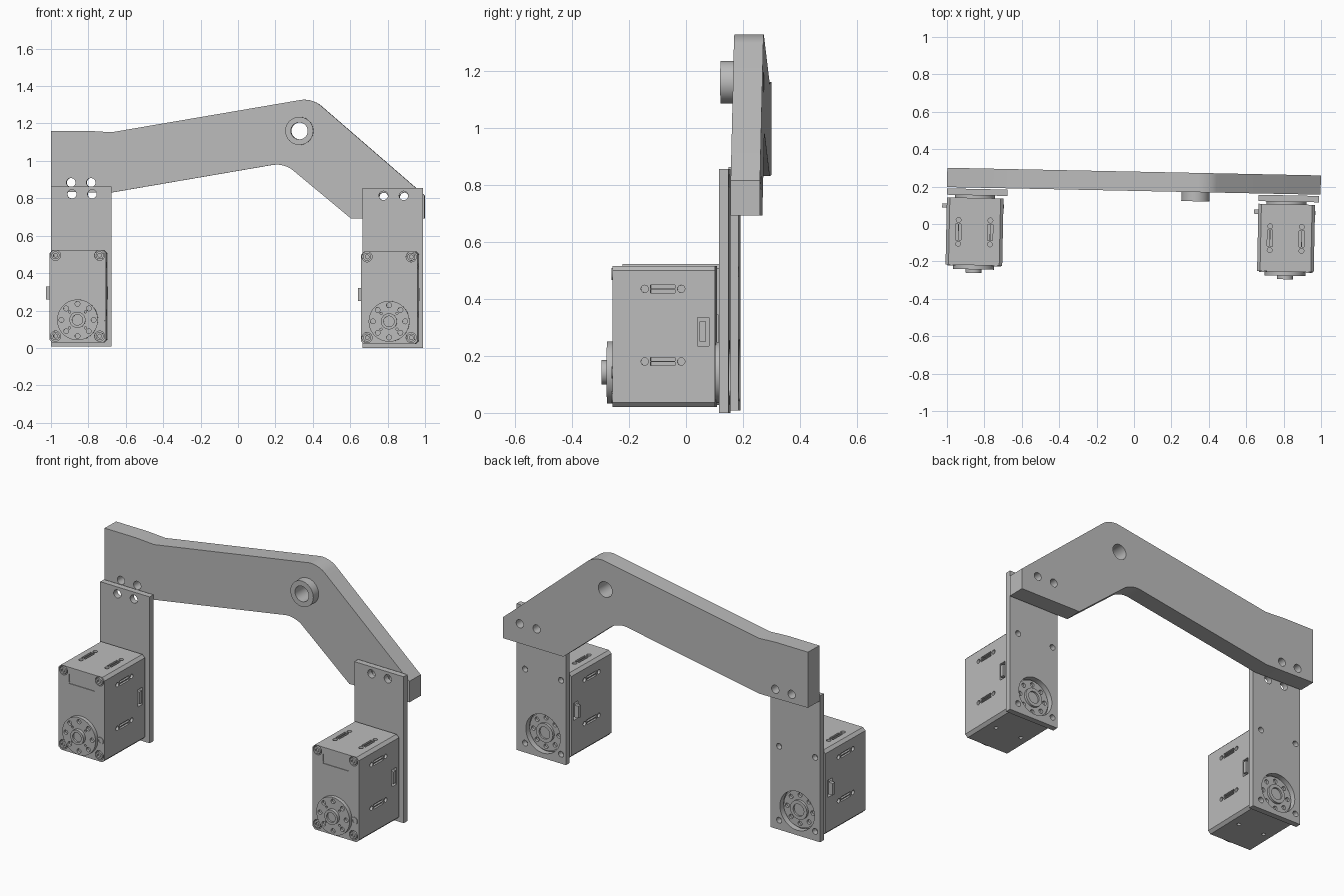
import bpy, bmesh, math
from mathutils import Matrix, Vector

if "Cube" in bpy.data.objects:
    bpy.data.objects.remove(bpy.data.objects["Cube"], do_unlink=True)

grey = bpy.data.materials.new("plain grey")
grey.use_nodes = True
COLOUR = (0.5, 0.5, 0.5, 1)
grey.diffuse_color = COLOUR
grey.node_tree.nodes["Principled BSDF"].inputs["Base Color"].default_value = COLOUR

AXES = {"x": Matrix.Rotation(math.pi / 2, 4, "Y"),
        "y": Matrix.Rotation(math.pi / 2, 4, "X"),
        "z": Matrix.Identity(4)}


def cyl(bm, centre, r, depth, axis="y", sides=24):
    bmesh.ops.create_cone(bm, cap_ends=True, segments=sides, radius1=r, radius2=r,
                          depth=depth, matrix=Matrix.Translation(centre) @ AXES[axis])


def disc(bm, x, z, r, y0, y1, sides=24):
    cyl(bm, (x, (y0 + y1) / 2, z), r, y1 - y0, "y", sides)


def box(bm, lo, hi):
    lo, hi = Vector(lo), Vector(hi)
    m = Matrix.Translation((lo + hi) / 2) @ Matrix.Diagonal((*(hi - lo), 1))
    return bmesh.ops.create_cube(bm, size=1, matrix=m)["verts"]


def make(name, bm, cutter=None):
    """Turn a bmesh into an object, with an optional boolean cut."""
    bmesh.ops.recalc_face_normals(bm, faces=bm.faces)
    mesh = bpy.data.meshes.new(name)
    bm.to_mesh(mesh)
    bm.free()
    mesh.materials.append(grey)
    ob = bpy.data.objects.new(name, mesh)
    bpy.context.collection.objects.link(ob)
    bpy.ops.object.select_all(action="DESELECT")
    bpy.context.view_layer.objects.active = ob
    ob.select_set(True)
    if cutter:
        tool = make_cutter(cutter)
        mod = ob.modifiers.new("cut", "BOOLEAN")
        mod.operation, mod.solver, mod.object = "DIFFERENCE", "EXACT", tool
        bpy.ops.object.modifier_apply(modifier=mod.name)
        bpy.data.objects.remove(tool, do_unlink=True)
    bpy.ops.object.shade_smooth_by_angle(angle=math.radians(30))
    return ob


def make_cutter(bm):
    bmesh.ops.recalc_face_normals(bm, faces=bm.faces)
    mesh = bpy.data.meshes.new("cutter")
    bm.to_mesh(mesh)
    bm.free()
    tool = bpy.data.objects.new("cutter", mesh)
    tool.hide_render = True
    bpy.context.collection.objects.link(tool)
    return tool


# Whole assembly is turned slightly about the vertical
TURN = Matrix.Rotation(-0.0205, 4, "Z")

# Bent link bar
FRONT, BACK = 0.177, 0.28
peak, elbow = (0.392, 1.336), (0.243, 0.989)
profile = [(-1.004, 1.16), (-0.8, 1.16), (-0.68, 1.153), peak, (0.994, 0.815),
           (0.994, 0.692), (0.6, 0.692), elbow, (-0.684, 0.83), (-1.004, 0.835)]
bm = bmesh.new()
face = bm.faces.new([bm.verts.new((x, FRONT, z)) for x, z in profile])
ext = bmesh.ops.extrude_face_region(bm, geom=[face])["geom"]
bmesh.ops.translate(bm, vec=(0, BACK - FRONT, 0),
                    verts=[g for g in ext if isinstance(g, bmesh.types.BMVert)])
corners = [e for e in bm.edges
           if abs(e.verts[0].co.y - e.verts[1].co.y) > 0.05
           and any(math.dist((e.verts[0].co.x, e.verts[0].co.z), c) < 0.01
                   for c in (peak, elbow))]
bmesh.ops.bevel(bm, geom=corners, offset=0.06, segments=8, profile=0.5, affect="EDGES")
cut = bmesh.new()
PIVOT = (0.325, 1.16)
disc(cut, *PIVOT, 0.045, 0, 0.4, 40)
for x, z in ((-0.897, 0.884), (-0.79, 0.884), (0.775, 0.806), (0.885, 0.806)):
    disc(cut, x, z, 0.024, 0, 0.4)
parts = [make("link_bar", bm, cut)]

# Pivot bushing
bm, cut = bmesh.new(), bmesh.new()
disc(bm, *PIVOT, 0.075, 0.128, FRONT, 48)
disc(cut, *PIVOT, 0.045, 0, 0.4, 40)
parts.append(make("pivot_bushing", bm, cut))
for ob in parts:
    ob.matrix_world = TURN

# Leg parts, centred on the servo in x
HORN_Z = 0.142
YF, YB = -0.238, 0.122
corner_spots = [(x, z) for x in (-0.118, 0.118) for z in (0.055, 0.487)]
ring = [(math.cos(a), math.sin(a)) for a in (i * math.pi / 4 for i in range(8))]
leg = []

# Leg plate with horn opening and bolt holes
bm, cut = bmesh.new(), bmesh.new()
box(bm, (-0.15, 0.136, 0), (0.174, 0.17, 0.855))
disc(cut, 0, HORN_Z, 0.113, 0.1, 0.2, 48)
for x, z in corner_spots:
    disc(cut, x, z, 0.017, 0.1, 0.2)
for x in (-0.038, 0.07):
    disc(cut, x, 0.814, 0.024, 0.1, 0.2)
leg.append(make("leg_plate", bm, cut))

# Servo case with chamfered long edges, slots, sockets and pockets
bm, cut = bmesh.new(), bmesh.new()
box(bm, (-0.15, YF, 0.02), (0.153, YB, 0.515))
long_edges = [e for e in bm.edges if abs(e.verts[0].co.y - e.verts[1].co.y) > 0.1]
bmesh.ops.bevel(bm, geom=long_edges, offset=0.016, segments=1, affect="EDGES")
for side in (-0.15, 0.153):
    for z in (0.18, 0.435):
        for y in (-0.125, 0.003):
            cyl(cut, (side, y, z), 0.013, 0.03, "x", 16)
        for dz in (-0.008, 0.008):
            box(cut, (side - 0.012, -0.104, z + dz - 0.006),
                (side + 0.012, -0.018, z + dz + 0.006))
    box(cut, (side - 0.025, 0.06, 0.235), (side + 0.025, 0.1, 0.335))
for x in (-0.085, 0.085):
    for y in (-0.125, 0.003):
        cyl(cut, (x, y, 0.515), 0.013, 0.03, "z", 16)
    for dx in (-0.008, 0.008):
        box(cut, (x + dx - 0.006, -0.104, 0.503), (x + dx + 0.006, -0.018, 0.53))
    cyl(cut, (x, -0.06, 0.02), 0.011, 0.03, "z", 16)
for x, z in corner_spots:
    disc(cut, x, z, 0.027, YF - 0.02, YF + 0.015)
box(cut, (-0.08, YF - 0.01, 0.42), (0.085, YF + 0.004, 0.424))
box(cut, (-0.08, YF - 0.01, 0.43), (-0.076, YF + 0.004, 0.475))
leg.append(make("servo_case", bm, cut))

# Case screws with sockets
bm, cut = bmesh.new(), bmesh.new()
for x, z in corner_spots + [(0.125, HORN_Z)]:
    disc(bm, x, z, 0.021, YF - 0.004, YF + 0.014)
    disc(cut, x, z, 0.011, YF - 0.02, YF + 0.006, 6)
leg.append(make("case_screws", bm, cut))

# Cable connectors in the side pockets
bm = bmesh.new()
for side in (-0.15, 0.153):
    box(bm, (side - 0.024, 0.068, 0.25), (side + 0.004, 0.09, 0.32))
leg.append(make("cable_connectors", bm))

# Front horn and hub
bm, cut = bmesh.new(), bmesh.new()
disc(bm, 0, HORN_Z, 0.109, YF - 0.022, YF, 48)
for c, s in ring:
    disc(cut, 0.086 * c, HORN_Z + 0.086 * s, 0.013, YF - 0.04, YF - 0.008, 16)
    if abs(s) < 0.9 and abs(c) < 0.9:
        disc(cut, 0.06 * c, HORN_Z + 0.06 * s, 0.006, YF - 0.04, YF - 0.012, 12)
leg.append(make("front_horn", bm, cut))

bm, cut = bmesh.new(), bmesh.new()
disc(bm, 0, HORN_Z, 0.043, YF - 0.041, YF - 0.02, 32)
disc(cut, 0, HORN_Z, 0.028, YF - 0.06, YF - 0.03, 32)
leg.append(make("front_hub", bm, cut))

# Rear horn seen through the plate opening
bm, cut = bmesh.new(), bmesh.new()
disc(bm, 0, HORN_Z, 0.107, YB, 0.144, 48)
for c, s in ring:
    disc(cut, 0.083 * c, HORN_Z + 0.083 * s, 0.013, 0.13, 0.2, 16)
leg.append(make("rear_horn", bm, cut))

bm, cut = bmesh.new(), bmesh.new()
disc(bm, 0, HORN_Z, 0.055, 0.14, 0.158, 32)
disc(cut, 0, HORN_Z, 0.035, 0.148, 0.2, 32)
leg.append(make("rear_hub", bm, cut))

# Place the parts on the left side and a linked copy on the right side
for ob in leg:
    base = ob.name
    twin = ob.copy()
    bpy.context.collection.objects.link(twin)
    ob.name, twin.name = "left_" + base, "right_" + base
    ob.matrix_world = TURN @ Matrix.Translation((0.813, 0, 0))
    twin.matrix_world = TURN @ Matrix.Translation((-0.853, 0, 0.008))
